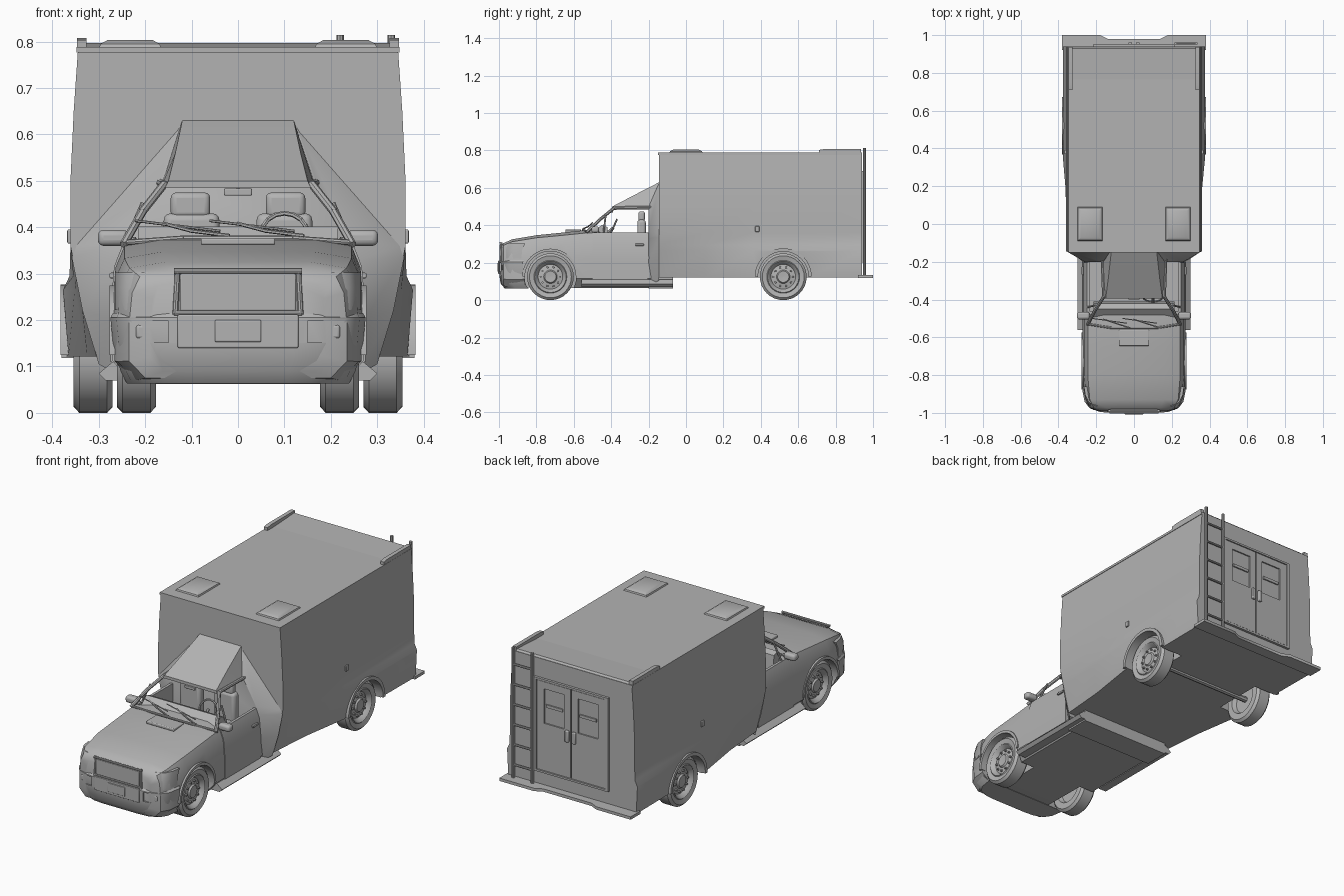
import bpy, bmesh, math
from mathutils import Matrix, Vector

old = bpy.data.objects.get("Cube")
if old:
    bpy.data.objects.remove(old)

grey = bpy.data.materials.new("plain_grey")
grey.use_nodes = True
COLOUR = (0.45, 0.45, 0.45, 1)
grey.diffuse_color = COLOUR
grey.node_tree.nodes["Principled BSDF"].inputs["Base Color"].default_value = COLOUR
made = []


def finish(name, bm, mirror=False):
    bmesh.ops.recalc_face_normals(bm, faces=bm.faces)
    me = bpy.data.meshes.new(name)
    bm.to_mesh(me)
    bm.free()
    me.materials.append(grey)
    ob = bpy.data.objects.new(name, me)
    bpy.context.collection.objects.link(ob)
    if mirror:
        ob.modifiers.new("mirror", 'MIRROR')
    made.append(ob)
    return ob


def loft(name, rings, mirror=False):
    """Closed skin through rings of equal length, capped at both ends."""
    bm = bmesh.new()
    vs = [[bm.verts.new(p) for p in r] for r in rings]
    n = len(rings[0])
    for a, b in zip(vs, vs[1:]):
        for i in range(n):
            j = (i + 1) % n
            bm.faces.new((a[i], a[j], b[j], b[i]))
    bm.faces.new(vs[0][::-1])
    bm.faces.new(vs[-1])
    return finish(name, bm, mirror)


def prism(name, pts, axis, a, b, mirror=False):
    """Polygon in the plane across the axis, extruded from a to b."""
    place = {'x': lambda p, t: (t, p[0], p[1]),
             'y': lambda p, t: (p[0], t, p[1]),
             'z': lambda p, t: (p[0], p[1], t)}[axis]
    return loft(name, [[place(p, t) for p in pts] for t in (a, b)], mirror)


def box(name, x, y, z, mirror=False, bevel=0):
    ob = prism(name, [(x[0], y[0]), (x[1], y[0]), (x[1], y[1]), (x[0], y[1])], 'z', *z, mirror)
    if bevel:
        m = ob.modifiers.new("bevel", 'BEVEL')
        m.width, m.segments = bevel, 3
    return ob


def tube(name, path, r, mirror=False, n=8):
    """Straight round rods joined along a path."""
    bm = bmesh.new()
    for p, q in zip(path, path[1:]):
        p, q = Vector(p), Vector(q)
        mat = Matrix.Translation((p + q) / 2) @ (q - p).to_track_quat('Z', 'Y').to_matrix().to_4x4()
        bmesh.ops.create_cone(bm, cap_ends=True, segments=n, radius1=r, radius2=r,
                              depth=(q - p).length + r, matrix=mat)
    return finish(name, bm, mirror)


def both(half, y):
    return [(x, y, z) for x, z in half] + [(-x, y, z) for x, z in reversed(half)]


def arc(cy, cz, r, a0, a1, n):
    return [(cy + r * math.cos(math.radians(a0 + (a1 - a0) * i / n)),
             cz + r * math.sin(math.radians(a0 + (a1 - a0) * i / n))) for i in range(n + 1)]


def cut(ob, cutter):
    m = ob.modifiers.new("cut", 'BOOLEAN')
    m.operation, m.solver, m.object = 'DIFFERENCE', 'EXACT', cutter
    bpy.context.view_layer.objects.active = ob
    bpy.ops.object.modifier_apply(modifier=m.name)
    made.remove(cutter)
    bpy.data.objects.remove(cutter)


def wheel_wells(ob, y, r, inner):
    for a, b in ((inner, 0.5), (-0.5, -inner)):
        cut(ob, prism("well_cutter", arc(y, 0.125, r, 0, 352.5, 47), 'x', a, b))


FRONT, REAR, AXLE = -0.725, 0.52, 0.125

# Cab lower body with hood
SHAPE = [(.85, 0), (1, .16), (1, .5), (.97, .8), (.9, .95), (.6, 1)]
stations = [(-.99, .19, .09, .285), (-.975, .235, .075, .305), (-.93, .26, .07, .325),
            (-.8, .272, .068, .347), (-.65, .272, .066, .362), (-.53, .272, .066, .375),
            (-.18, .272, .066, .375)]
cab = loft("cab_body", [both([(w * u, zb + v * (zt - zb)) for u, v in SHAPE], y)
                        for y, w, zb, zt in stations])
wheel_wells(cab, FRONT, 0.138, 0.15)
cut(cab, box("cabin_cutter", (-.235, .235), (-.46, -.19), (.13, .5)))
box("hood_scoop", (-.08, .08), (-.645, -.56), (.362, .377), bevel=.004)

# Doors, handles, sills
prism("door", [(.26, .11), (.275, .11), (.275, .22), (.267, .315), (.249, .362), (.235, .362), (.25, .3)],
      'y', -.5, -.205, True)
box("door_handle", (.262, .277), (-.27, -.225), (.29, .302), True, .003)
loft("running_board", [[(x, y, z) for x, z in ((.24, .07), (.285, .07), (.30, .085), (.27, .11), (.24, .11))]
                       for y in (-.56, -.07)], True)
box("chassis_block", (-.26, .26), (-.2, -.07), (.062, .14))

# Flare that widens the cab into the living box
loft("cab_rear_flare", [
    both([(.25, .075), (.272, .2), (.262, .33), (.245, .37), (.17, .495), (.15, .505)], -.2),
    both([(.30, .105), (.335, .22), (.358, .335), (.35, .36), (.13, .61), (.12, .628)], -.144)])
loft("roof_fairing", [both([(.157, .485), (.15, .50)], -.395),
                      both([(.165, .488), (.135, .56)], -.28),
                      both([(.168, .49), (.12, .63)], -.144)])

# Window frames
tube("windscreen_pillar", [(.245, -.53, .365), (.205, -.455, .435), (.16, -.385, .492), (.167, -.19, .495)], .009, True)
tube("window_divider", [(.243, -.44, .365), (.206, -.43, .45)], .005, True)
tube("windscreen_base", [(-.245, -.53, .367), (-.12, -.55, .376), (.12, -.55, .376), (.245, -.53, .367)], .006)

# Cabin interior
prism("dashboard", [(-.5, .36), (-.45, .402), (-.42, .39), (-.41, .3), (-.47, .28)], 'x', -.215, .215)
box("seat_base", (.04, .16), (-.37, -.22), (.14, .29), True, .02)
box("seat_back", (.04, .16), (-.26, -.215), (.26, .43), True, .015)
box("headrest", (.06, .145), (-.255, -.22), (.42, .475), True, .012)
ring = [(.1 + .05 * math.cos(t * math.pi / 8), -.39 + .02 * math.sin(t * math.pi / 8),
         .385 + .045 * math.sin(t * math.pi / 8)) for t in range(17)]
tube("steering_wheel", ring, .005, n=6)
tube("steering_column", [(.1, -.39, .385), (.1, -.43, .35)], .008)
box("rear_view_mirror", (-.03, .03), (-.40, -.39), (.468, .484), bevel=.003)
tube("mirror_stalk", [(0, -.39, .48), (0, -.385, .497)], .003)

# Wipers and side mirrors
for x in (-.13, .03):
    tube("wiper", [(x + .11, -.55, .382), (x + .03, -.525, .392), (x - .03, -.505, .408)], .004, n=6)
    tube("wiper_blade", [(x - .09, -.5, .414), (x + .09, -.525, .392)], .003, n=6)
box("side_mirror", (.235, .302), (-.505, -.465), (.36, .394), True, .012)
tube("side_mirror_arm", [(.225, -.49, .37), (.25, -.485, .372)], .009, True)

# Front bumper
PLAN = [(.12, -1), (.18, -.995), (.235, -.975), (.262, -.94), (.275, -.872), (.2, -.872)]
bumper = loft("front_bumper", [
    [(x * s, y + d, z) for x, y in PLAN] + [(-x * s, y + d, z) for x, y in reversed(PLAN)]
    for z, s, d in ((.063, .87, .03), (.09, .92, .008), (.15, .98, 0), (.205, 1, 0), (.215, .98, .008))])
for s in (-1, 1):
    cut(bumper, box("fog_cutter", sorted((s * .15, s * .228)), (-1.1, -.968), (.152, .198)))
box("fog_lamp", (.16, .22), (-.985, -.955), (.16, .19), True, .006)
box("bumper_centre", (-.13, .13), (-1.004, -.98), (.14, .212), bevel=.003)
box("number_plate", (-.05, .05), (-1.008, -1), (.153, .2), bevel=.003)

# Grille and headlamps
box("grille_panel", (-.125, .125), (-.996, -.95), (.22, .3), bevel=.003)
for z in (.215, .306):
    tube("grille_trim", [(-.135, -.992, z), (.135, -.992, z)], .006)
tube("grille_side", [(.135, -.992, .215), (.13, -.988, .306)], .006, True)
LAMP = [(.15, -.988), (.205, -.982), (.24, -.962), (.258, -.925), (.265, -.88), (.15, -.88)]
loft("headlamp", [[(x, y + d, z) for x, y in LAMP] for z, d in ((.222, 0), (.27, .004), (.303, .02))], True)

# Living box
upper = [(.361, .36), (.361, .5), (.354, .65), (.345, .78)]
living = loft("living_box", [both([(a, .122), (b, .265), (c, .295)] + upper, y) for y, a, b, c in (
    (-.145, .305, .34, .348), (.1, .325, .352, .355), (.36, .365, .377, .363), (.94, .37, .377, .363))])
wheel_wells(living, REAR, 0.135, 0.24)
arch = arc(REAR, AXLE, .152, 0, 180, 24) + arc(REAR, AXLE, .135, 180, 0, 24)
prism("rear_wheel_arch", arch, 'x', .34, .382, True)
arch = arc(FRONT, AXLE, .15, 0, 180, 24) + arc(FRONT, AXLE, .136, 180, 0, 24)
prism("front_wheel_arch", arch, 'x', .245, .277, True)
box("side_marker", (.35, .368), (.37, .392), (.365, .395), True, .003)

# Roof, hatches and rear rails
box("roof_panel", (-.348, .348), (-.15, .94), (.776, .788))
loft("roof_hatch", [[(x, y, z) for x, y in ((.165 + i, -.09 + i), (.30 - i, -.09 + i), (.30 - i, .09 - i), (.165 + i, .09 - i))]
                    for z, i in ((.785, 0), (.795, .004), (.804, .02))], True)
prism("roof_rail", [(.71, .776), (.71, .803), (.74, .808), (.935, .808), (.935, .776)], 'x', .326, .347, True)
prism("roof_visor", [(.71, .785), (.93, .797), (.94, .785)], 'x', -.326, .326)

# Rear doors and step
frame = box("rear_door_frame", (-.215, .215), (.93, .953), (.2, .69))
cut(frame, box("frame_cutter", (-.2, .2), (.942, 1.1), (.21, .68)))
leaf = box("rear_door", (.004, .197), (.935, .95), (.213, .677))
cut(leaf, box("window_cutter", (.04, .155), (.943, 1.1), (.46, .64)))
leaf.modifiers.new("mirror", 'MIRROR')
box("rear_window_bar", (.05, .145), (.941, .95), (.545, .56), True)
box("rear_door_latch", (.01, .03), (.945, .962), (.4, .46), True, .004)
edge = [(.38, .92), (.38, 1), (.18, 1), (.14, .98)]
prism("rear_step", edge + [(-x, y) for x, y in reversed(edge)], 'z', .118, .133)

# Ladder
for x in (.22, .33):
    tube("ladder_rail", [(x, .955, .13), (x, .955, .81)], .008)
for i in range(6):
    z = .2 + i * .105
    tube("ladder_rung", [(.22, .955, z), (.33, .955, z)], .006)

# Wheels
PROFILE = [(.002, .03), (.03, .032), (.036, .024), (.066, .018), (.076, .033), (.084, .04), (.088, .036),
           (.112, .042), (.125, .03), (.125, -.03), (.112, -.042), (.08, -.042), (.07, -.02), (.002, -.02)]
for label, x, y in (("front", .219, FRONT), ("rear", .312, REAR)):
    loft(label + "_wheel", [[(x + d, p, q) for p, q in arc(y, AXLE, r, 0, 348.75, 31)] for r, d in PROFILE], True)
    bm = bmesh.new()
    for p, q in arc(y, AXLE, .052, 0, 324, 9):
        bmesh.ops.create_cone(bm, cap_ends=True, segments=8, radius1=.006, radius2=.005, depth=.02,
                              matrix=Matrix.Translation((x + .02, p, q)) @ Matrix.Rotation(math.pi / 2, 4, 'Y'))
    finish(label + "_wheel_bolts", bm, True)
    tube(label + "_axle", [(-x, y, AXLE), (x, y, AXLE)], .015)

# Smooth shading with sharp edges kept
bpy.ops.object.select_all(action='DESELECT')
for ob in made:
    ob.select_set(True)
bpy.context.view_layer.objects.active = made[0]
bpy.ops.object.shade_smooth_by_angle(angle=math.radians(35))
